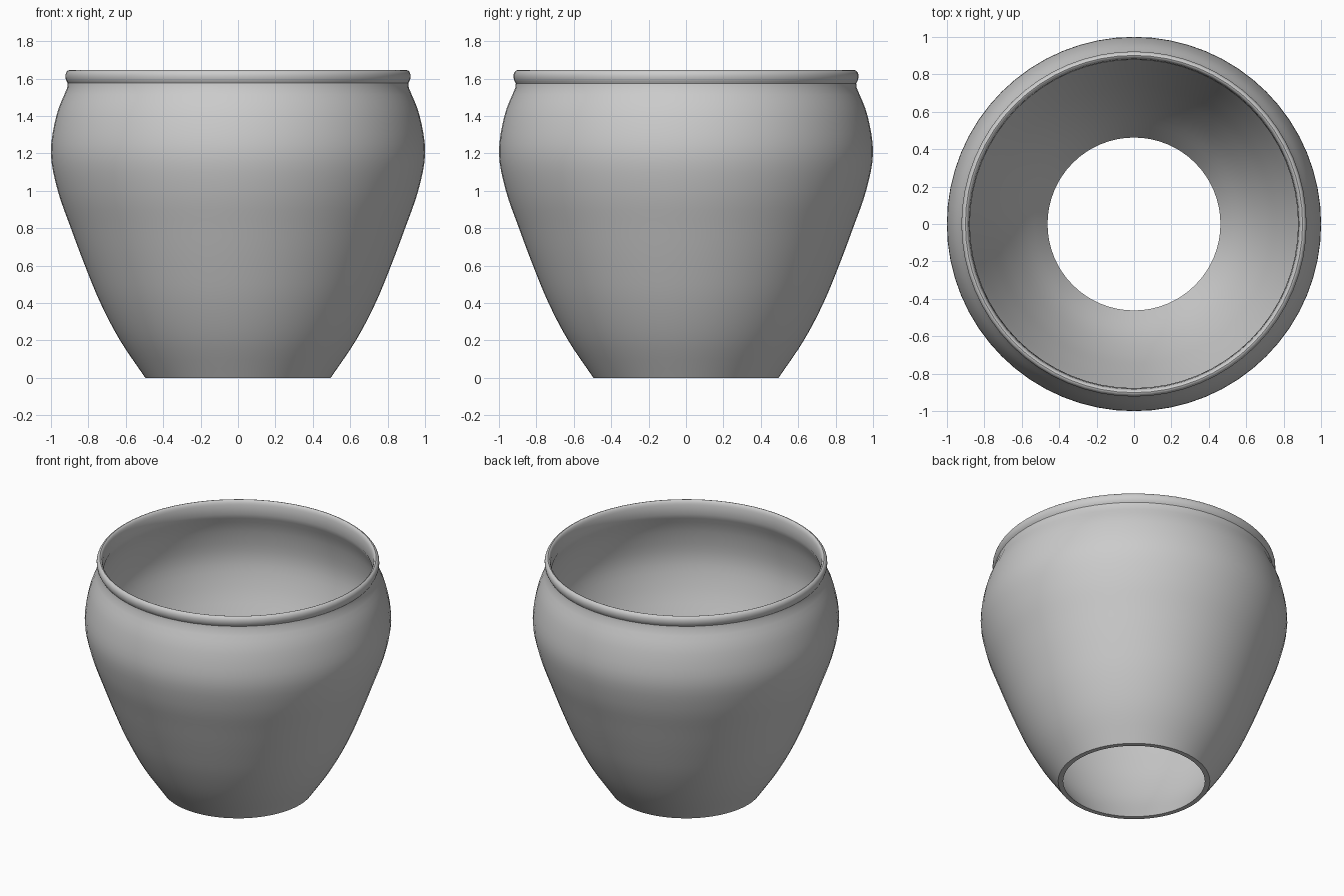
import bpy, math
from mathutils import Vector

if "Cube" in bpy.data.objects:
    bpy.data.objects.remove(bpy.data.objects["Cube"])

SEGMENTS = 64


def smooth_path(pts, steps):
    """Catmull-Rom curve through (radius, height) points."""
    p = [Vector(q) for q in pts]
    p = [2 * p[0] - p[1]] + p + [2 * p[-1] - p[-2]]
    out = []
    for i in range(1, len(p) - 2):
        a, b, c, d = p[i - 1:i + 3]
        for s in range(steps):
            t = s / steps
            out.append(0.5 * (2 * b + (c - a) * t + (2 * a - 5 * b + 4 * c - d) * t * t
                              + (3 * b - a - 3 * c + d) * t ** 3))
    return out + [p[-2]]


def lathe(name, profile):
    """Revolve a closed profile around z."""
    n = len(profile)
    verts, faces = [], []
    for i in range(SEGMENTS):
        a = 2 * math.pi * i / SEGMENTS
        verts += [(r * math.cos(a), r * math.sin(a), z) for r, z in profile]
    for i in range(SEGMENTS):
        k = (i + 1) % SEGMENTS
        for j in range(n):
            m = (j + 1) % n
            faces.append((i * n + j, k * n + j, k * n + m, i * n + m))
    mesh = bpy.data.meshes.new(name)
    mesh.from_pydata(verts, [], faces)
    obj = bpy.data.objects.new(name, mesh)
    bpy.context.collection.objects.link(obj)
    bpy.context.view_layer.objects.active = obj
    obj.select_set(True)
    bpy.ops.object.shade_smooth_by_angle(angle=math.radians(30))
    return obj


# Outer wall, from the foot up to the neck
outer = smooth_path([(0.495, 0), (0.63, 0.2), (0.735, 0.4), (0.818, 0.6), (0.893, 0.8),
                     (0.963, 1.0), (1.0, 1.2), (0.971, 1.4), (0.913, 1.55)], 4)
# Rolled lip, ending at the crisp inner edge
lip = smooth_path([(0.910, 1.575), (0.920, 1.595), (0.922, 1.62), (0.914, 1.638),
                   (0.901, 1.645), (0.889, 1.636), (0.882, 1.615)], 2)
# Inner wall, from the throat down to the open base
inner = smooth_path([(0.877, 1.55), (0.934, 1.4), (0.963, 1.2), (0.927, 1.0), (0.857, 0.8),
                     (0.782, 0.6), (0.70, 0.4), (0.597, 0.2), (0.462, 0)], 4)

lathe("pot", [tuple(p) for p in outer + lip + inner])
